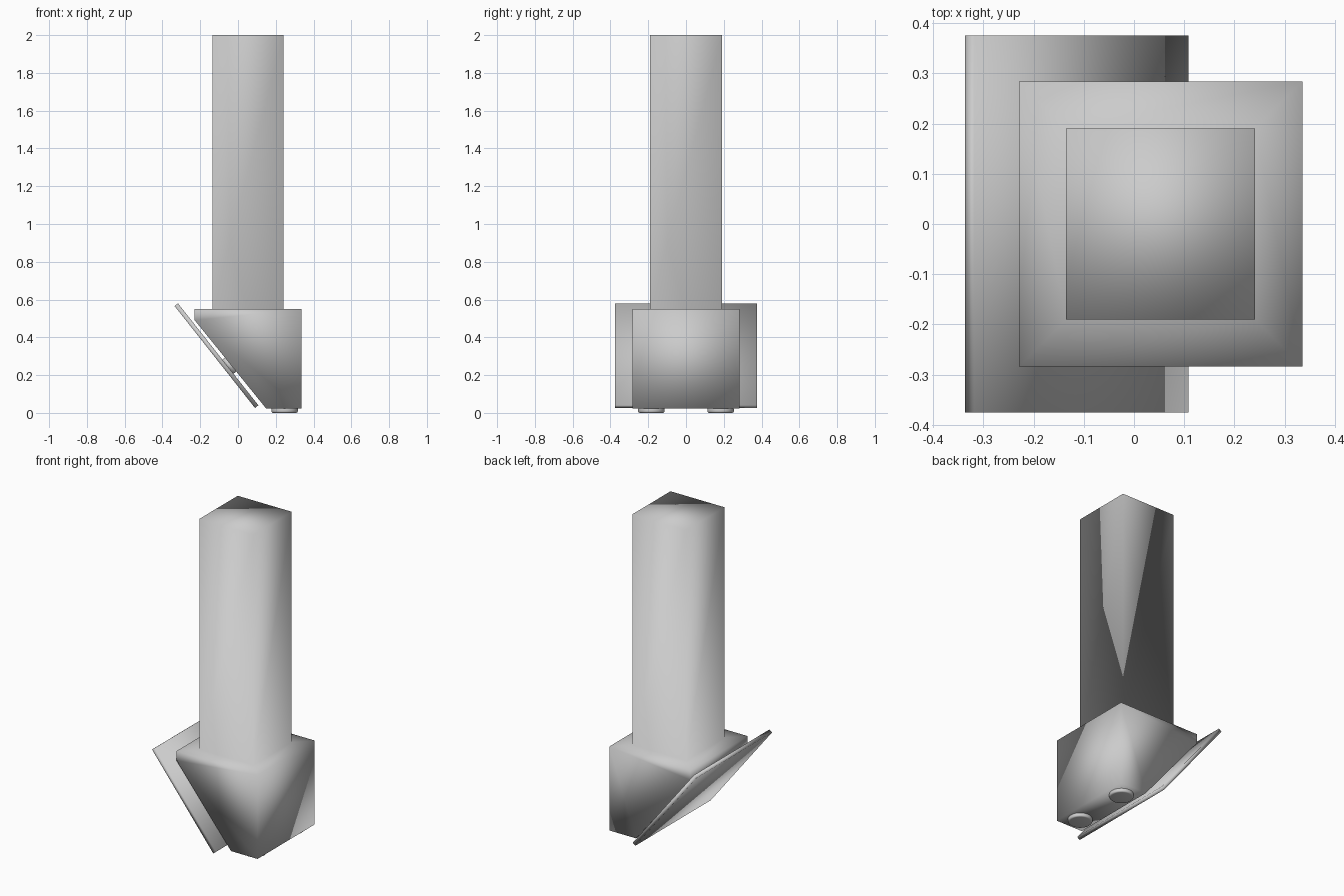
import bpy, bmesh
from math import atan2
from mathutils import Vector

if "Cube" in bpy.data.objects:
    bpy.data.objects.remove(bpy.data.objects["Cube"])


def finish(name, bm):
    bmesh.ops.recalc_face_normals(bm, faces=bm.faces)
    for f in bm.faces:
        f.smooth = True
    me = bpy.data.meshes.new(name)
    bm.to_mesh(me)
    bm.free()
    ob = bpy.data.objects.new(name, me)
    bpy.context.collection.objects.link(ob)
    return ob


def prism(profile, half_y):
    """Extrude an x-z profile symmetrically along y."""
    bm = bmesh.new()
    face = bm.faces.new([bm.verts.new((x, -half_y, z)) for x, z in profile])
    ext = bmesh.ops.extrude_face_region(bm, geom=[face])
    moved = [v for v in ext["geom"] if isinstance(v, bmesh.types.BMVert)]
    bmesh.ops.translate(bm, verts=moved, vec=(0, 2 * half_y, 0))
    bmesh.ops.recalc_face_normals(bm, faces=bm.faces)
    return bm


# Wedge-shaped housing with the column inset and extruded from its top
bm = prism([(-0.229, 0.55), (-0.229, 0.49), (0.15, 0.022),
            (0.335, 0.022), (0.335, 0.55)], 0.284)
top = max(bm.faces, key=lambda f: f.calc_center_median().z)
bmesh.ops.inset_region(bm, faces=[top], thickness=0.094, use_even_offset=True)
for v in top.verts:
    v.co.z = 0.55
ext = bmesh.ops.extrude_face_region(bm, geom=[top])
for v in ext["geom"]:
    if isinstance(v, bmesh.types.BMVert):
        v.co.z = 2.0
bmesh.ops.delete(bm, geom=[top], context='FACES_ONLY')
finish("housing_and_column", bm)

# Sloping panel in front of the wedge
finish("sloping_panel", prism([(-0.336, 0.566), (-0.318, 0.58),
                               (0.108, 0.04), (0.09, 0.026)], 0.375))

# Small mount joining panel and housing
finish("panel_mount", prism([(-0.085, 0.28), (-0.065, 0.295),
                             (-0.005, 0.221), (-0.025, 0.206)], 0.05))

# Rounded feet under the housing
for side, name in ((-1, "foot_front"), (1, "foot_back")):
    bpy.ops.mesh.primitive_cylinder_add(vertices=32, radius=0.07, depth=0.03,
                                        location=(0.247, side * 0.183, 0.015))
    foot = bpy.context.object
    foot.name = name
    bev = foot.modifiers.new("rounding", 'BEVEL')
    bev.width = 0.009
    bev.segments = 3
    bpy.ops.object.shade_smooth()
